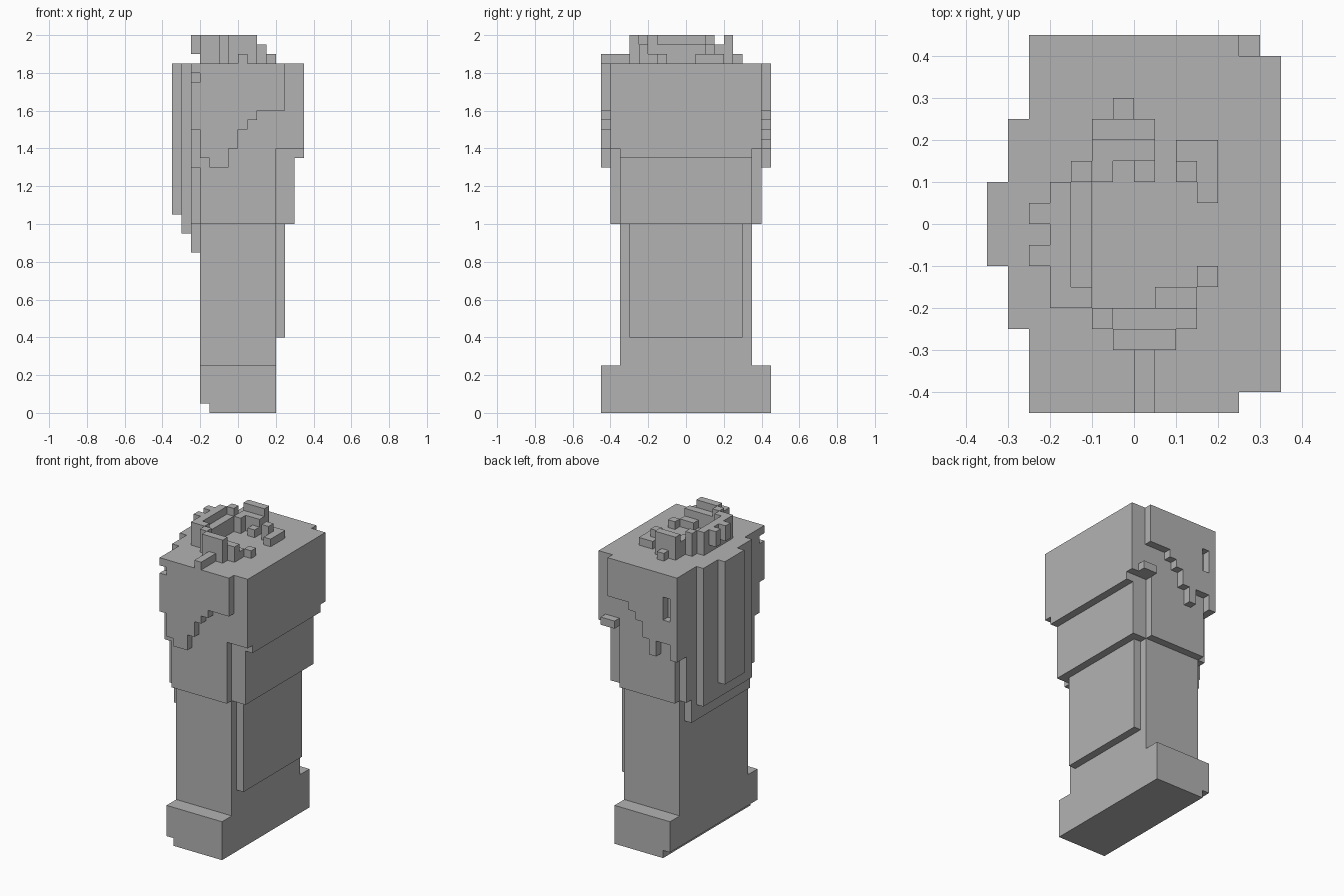
import bpy
import bmesh
from mathutils import Vector

cube = bpy.data.objects.get("Cube")
if cube:
    bpy.data.objects.remove(cube, do_unlink=True)

CELL = 0.05

stone = bpy.data.materials.new("plain_grey")
stone.use_nodes = True
grey = (0.45, 0.45, 0.45, 1)
stone.diffuse_color = grey
stone.node_tree.nodes["Principled BSDF"].inputs["Base Color"].default_value = grey


def blocks(name, *boxes):
    """One object from boxes given in cells as (x0, x1, y0, y1, z0, z1)."""
    bm = bmesh.new()
    for x0, x1, y0, y1, z0, z1 in boxes:
        low, high = Vector((x0, y0, z0)) * CELL, Vector((x1, y1, z1)) * CELL
        made = bmesh.ops.create_cube(bm, size=1)["verts"]
        bmesh.ops.scale(bm, vec=high - low, verts=made)
        bmesh.ops.translate(bm, vec=(low + high) / 2, verts=made)
    mesh = bpy.data.meshes.new(name)
    bm.to_mesh(mesh)
    bm.free()
    mesh.materials.append(stone)
    obj = bpy.data.objects.new(name, mesh)
    bpy.context.scene.collection.objects.link(obj)
    return obj


# Foot with a groove under its right edge, and the shaft
blocks("foot", (-3, 4, -9, 9, 0, 1), (-4, 4, -9, 9, 1, 5))
blocks("shaft", (-4, 4, -7, 7, 5, 20))
blocks("shaft_plate", (4, 5, -6, 6, 8, 20))

# Middle and upper body
blocks("middle_body", (-4, 4, -8, 8, 20, 28))
blocks("middle_plate", (4, 6, -7, 7, 20, 27))
blocks("upper_body", (-4, 7, -8, 8, 28, 37), (4, 7, -7, 7, 27, 28))
blocks("upper_edge", (-5, -4, -8, 8, 26, 37))

# Layered plates on the right side
blocks("side_plate_inner", (-5, -4, -7, 7, 20, 26), (-5, -4, -6, 6, 17, 20))
blocks("side_plate_middle", (-6, -5, -5, 5, 19, 37))
blocks("side_plate_outer", (-7, -6, -2, 2, 21, 37))

# Stepped panels: (x0, x1, lower edge) of each column
steps = [(2, 5, 32), (1, 2, 31), (0, 1, 30), (-1, 0, 28)]
front = steps + [(-3, -1, 26), (-4, -3, 27)]
blocks("front_panel", *[(a, b, -9, -8, z, 37) for a, b, z in front],
       (-5, -4, -9, -8, 30, 35), (-5, -4, -9, -8, 36, 37))
back = steps + [(-2, -1, 26), (-3, -2, 28)]
blocks("back_panel", *[(a, b, 8, 9, z, 37) for a, b, z in back],
       (-4, -3, 8, 9, 28, 31), (-4, -3, 8, 9, 34, 37),
       (-5, -4, 8, 9, 26, 37))
blocks("back_peg", (4, 6, 8, 9, 28, 29))

# Broken ring on the top
blocks("ring_right", (-4, -3, -4, 2, 37, 40), (-3, -2, -4, -3, 37, 40),
       (-3, -2, -3, 2, 37, 39), (-3, -2, 2, 3, 37, 40))
blocks("ring_nubs", (-5, -4, 0, 1, 38, 40), (-5, -4, -2, -1, 38, 40))
blocks("ring_front", (-2, -1, -5, -4, 37, 40), (-1, 2, -6, -5, 37, 40),
       (-1, 2, -5, -4, 37, 39), (2, 3, -5, -4, 37, 39),
       (1, 2, -4, -3, 37, 38), (2, 3, -4, -3, 37, 38),
       (3, 4, -3, -2, 37, 38))
blocks("ring_back", (-2, -1, 4, 5, 37, 40), (-1, 1, 4, 5, 37, 40),
       (-2, -1, 2, 4, 37, 39), (-1, 1, 3, 4, 37, 39),
       (0, 1, 2, 3, 37, 38), (-1, 0, 5, 6, 37, 38))
blocks("ring_left", (2, 4, 3, 4, 37, 38), (3, 4, 1, 3, 37, 38),
       (2, 3, 2, 3, 37, 39))
blocks("front_ridge", (0, 1, -9, -6, 37, 38))
